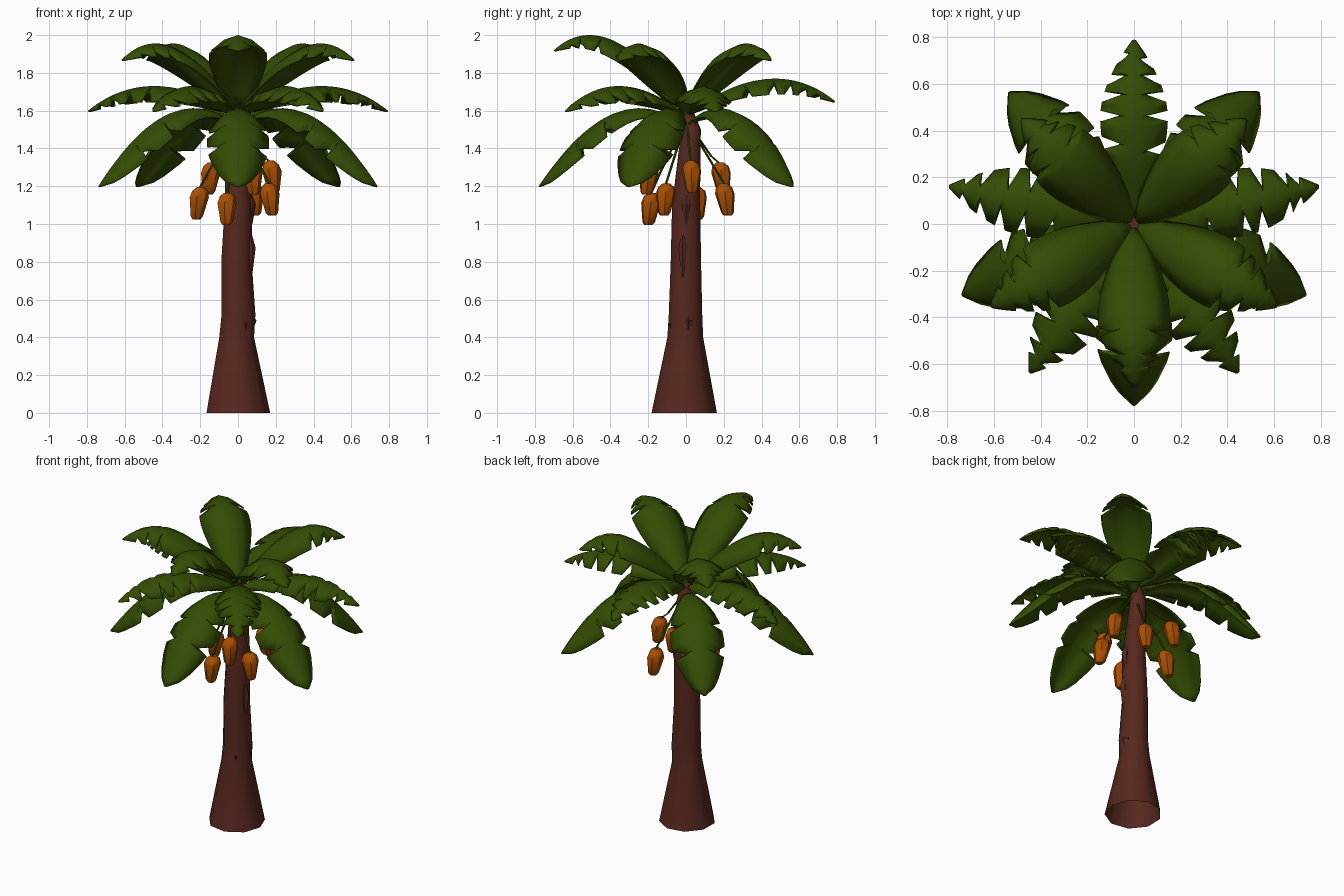
import bpy, bmesh, math, random
from mathutils import Vector

random.seed(4)
cube = bpy.data.objects.get("Cube")
if cube:
    bpy.data.objects.remove(cube, do_unlink=True)


def material(name, rgb):
    m = bpy.data.materials.new(name)
    m.use_nodes = True
    m.diffuse_color = (*rgb, 1)
    bsdf = next(n for n in m.node_tree.nodes if n.type == 'BSDF_PRINCIPLED')
    bsdf.inputs["Base Color"].default_value = (*rgb, 1)
    bsdf.inputs["Roughness"].default_value = 0.9
    return m


green = material("leaf green", (0.035, 0.072, 0.0015))
brown = material("bark brown", (0.095, 0.021, 0.013))
orange = material("fruit orange", (0.40, 0.078, 0.001))


def finish(bm, name, mat, angle):
    mesh = bpy.data.meshes.new(name)
    bm.to_mesh(mesh)
    bm.free()
    mesh.materials.append(mat)
    ob = bpy.data.objects.new(name, mesh)
    bpy.context.collection.objects.link(ob)
    bpy.ops.object.select_all(action='DESELECT')
    ob.select_set(True)
    bpy.context.view_layer.objects.active = ob
    bpy.ops.object.shade_smooth_by_angle(angle=math.radians(angle))
    return ob


def loft(name, rings, sides, mat, jitter=0.0, angle=35, open_base=False):
    """Skin a stack of (x, y, z, radius) rings and cap the ends."""
    bm = bmesh.new()
    rows = []
    for x, y, z, r in rings:
        row = []
        for i in range(sides):
            a = math.tau * i / sides
            k = r * (1 + random.uniform(-jitter, jitter))
            row.append(bm.verts.new((x + k * math.cos(a), y + k * math.sin(a), z)))
        rows.append(row)
    for a, b in zip(rows, rows[1:]):
        for i in range(sides):
            j = (i + 1) % sides
            bm.faces.new((a[i], a[j], b[j], b[i]))
    if not open_base:
        bm.faces.new(rows[0][::-1])
    bm.faces.new(rows[-1])
    return finish(bm, name, mat, angle)


def frond(name, azimuth, base_z, control, tip, width, shape, notches, depth):
    """Arched blade folded along its rib, with slits torn into both edges."""
    a = math.radians(azimuth)
    out = Vector((math.cos(a), math.sin(a), 0))
    side = Vector((-math.sin(a), math.cos(a), 0))
    p0, p1, p2 = Vector((0, base_z)), Vector(control), Vector(tip)
    skew, blunt = shape
    cuts = [[n + random.uniform(-0.02, 0.02) for n in notches] for _ in range(2)]
    ts = {i / 12 for i in range(13)} | {0.96}
    for n in cuts[0] + cuts[1]:
        ts |= {n - 0.05, n, n + 0.018}
    bm = bmesh.new()
    rows = []
    for t in sorted(ts):
        p = p0 * (1 - t) ** 2 + p1 * 2 * t * (1 - t) + p2 * t * t
        d = ((p1 - p0) * (1 - t) + (p2 - p1) * t).normalized()
        rib = out * p.x + Vector((0, 0, p.y))
        along = out * d.x + Vector((0, 0, d.y))
        normal = out * -d.y + Vector((0, 0, d.x))
        full = max(0.008, width * max(0, math.sin(math.pi * t ** skew)) ** blunt)
        row = []
        for s, cs in ((1, cuts[0]), (-1, cuts[1])):
            gap = 0
            for n in cs:
                gap = max(gap, 1 - (n - t) / 0.05 if t <= n else 1 - (t - n) / 0.018)
            w = full * (1 - depth * max(0, gap))
            edge = rib + side * s * w - normal * w * 0.55 + along * w * 0.1
            mid = rib + side * s * w * 0.55 - normal * w * 0.18
            row += [edge, mid] if s > 0 else [mid, edge]
        row.insert(2, rib)
        rows.append([bm.verts.new(v) for v in row])
    for r, q in zip(rows, rows[1:]):
        for i in range(4):
            bm.faces.new((r[i], r[i + 1], q[i + 1], q[i]))
    bmesh.ops.recalc_face_normals(bm, faces=bm.faces)
    if sum(f.normal.z for f in bm.faces) < 0:
        bmesh.ops.reverse_faces(bm, faces=bm.faces)
    ob = finish(bm, name, green, 40)
    mod = ob.modifiers.new("thickness", 'SOLIDIFY')
    mod.thickness = 0.008


# Trunk: flared hollow foot, slim leaning stem
loft("trunk", [(-0.003, -0.008, 0, 0.175), (-0.01, -0.003, 0.4, 0.096), (0, -0.003, 0.52, 0.091),
               (-0.01, 0, 0.8, 0.082), (0, 0, 1.1, 0.075), (-0.01, 0.02, 1.4, 0.058),
               (-0.01, 0.03, 1.5, 0.05), (-0.01, 0, 1.62, 0.03)], 9, brown, 0.02, 45, True)

# Bark flakes on the stem
for i, (az, z, h) in enumerate(((10, 0.42, 0.1), (-15, 0.72, 0.22), (0, 1.0, 0.15), (-60, 0.4, 0.1))):
    x, y = (0.068 * f(math.radians(az)) for f in (math.cos, math.sin))
    loft(f"bark_flake_{i + 1}", [(x, y, z, 0.008), (x * 1.05, y * 1.05, z + h * 0.7, 0.025),
                                 (x, y, z + h, 0.01)], 5, brown, 0.1, 20)

# Fronds: (azimuth, reach, tip height) on the +x half; mirrored where off-axis
tiers = {
    "upper": ([(-90, 0.70, 1.92), (-30, 0.71, 1.87), (43, 0.66, 1.87)],
              1.60, 0.59, 0.26, 0.155, (0.85, 0.7), (0.6, 0.75, 0.87), 0.4),
    "middle": ([(90, 0.79, 1.65), (11.5, 0.81, 1.60), (-55, 0.78, 1.60)],
               1.58, 0.58, 0.27, 0.145, (1, 0.75), (0.36, 0.52, 0.66, 0.8, 0.9), 0.6),
    "lower": ([(-90, 0.78, 1.20), (-22.5, 0.80, 1.20), (46.5, 0.78, 1.20)],
              1.52, 0.48, 0.61, 0.165, (1.7, 0.58), (0.58, 0.76), 0.4),
}
for tier, (leaves, base_z, bend, lift, width, shape, notches, depth) in tiers.items():
    for i, (az, reach, tip_z) in enumerate(leaves):
        for label, angle in (("left", az), ("right", 180 - az)):
            if abs(az) == 90:
                if label == "right":
                    continue
                label = "centre"
            frond(f"{tier}_frond_{i + 1}_{label}", angle, base_z, (bend * reach, tip_z + lift),
                  (reach, tip_z), width, shape, notches, depth)

# Hanging fruit, each on a thin stalk from the crown
fruit = [(-0.21, 0.06, 1.11), (-0.15, 0.19, 1.24), (-0.06, -0.19, 1.08), (0.17, -0.11, 1.13),
         (0.18, 0.03, 1.25), (0.08, -0.20, 1.24), (0.085, 0.21, 1.13)]
profile = [(-0.085, 0.022), (-0.07, 0.034), (0.03, 0.053), (0.065, 0.044), (0.085, 0.02)]
for i, (x, y, z) in enumerate(fruit):
    lean = 0.6
    loft(f"fruit_{i + 1}", [(x - x * lean * h, y - y * lean * h, z + h, r) for h, r in profile],
         7, orange, 0.04, 40)
    loft(f"fruit_stalk_{i + 1}", [(x, y, z + 0.07, 0.007), (x * 0.7, y * 0.7, z * 0.5 + 0.74, 0.007),
                                  (0, 0, 1.55, 0.008)], 5, green)
